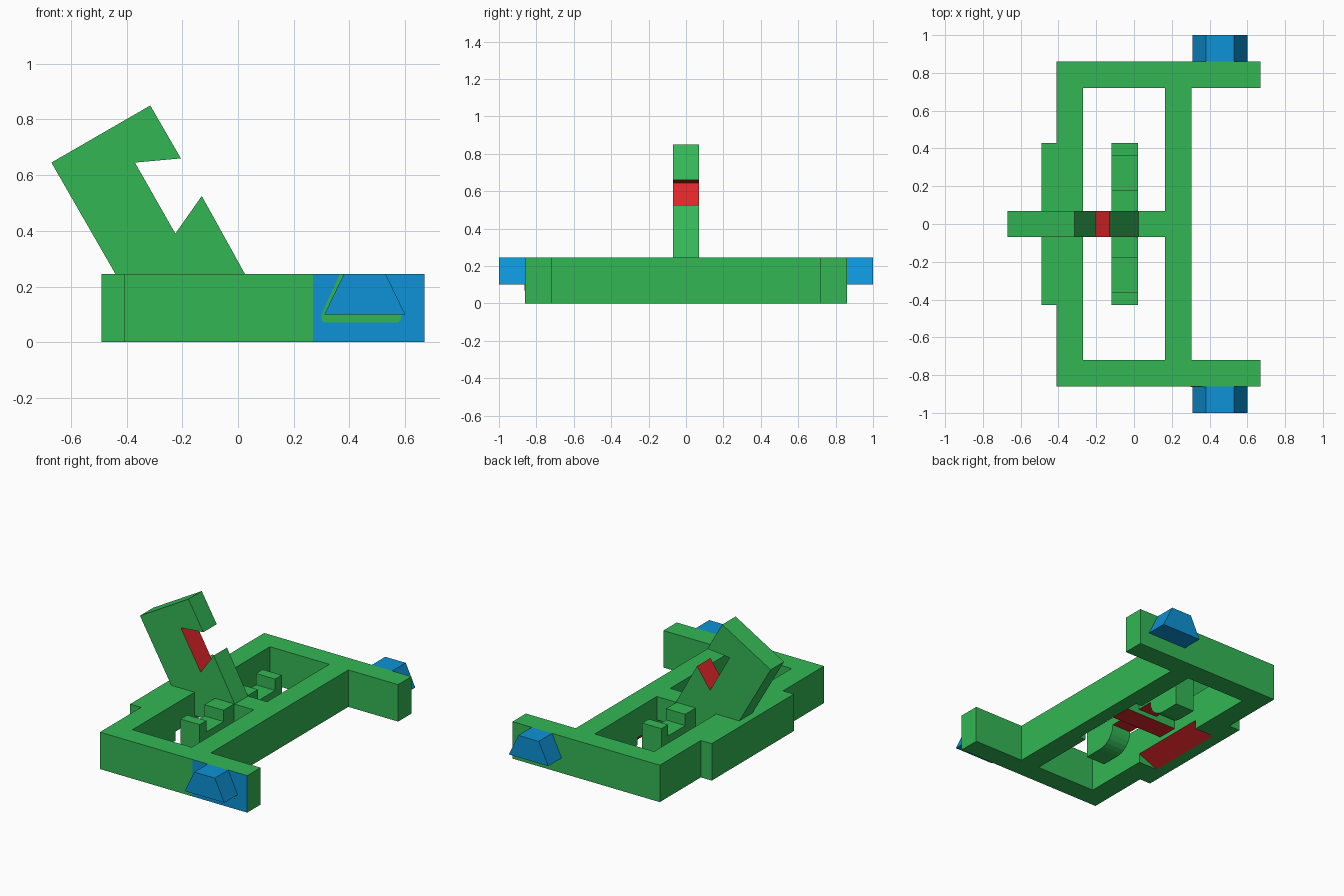
import bpy, bmesh, math
from mathutils import Vector

if "Cube" in bpy.data.objects:
    bpy.data.objects.remove(bpy.data.objects["Cube"])


def material(name, rgb):
    m = bpy.data.materials.new(name)
    m.diffuse_color = (*rgb, 1)
    m.use_nodes = True
    m.node_tree.nodes["Principled BSDF"].inputs["Base Color"].default_value = m.diffuse_color
    return m


GREEN = material("green", (0.033, 0.47, 0.09))
BLUE = material("blue", (0.004, 0.29, 0.67))
RED = material("red", (0.73, 0.018, 0.022))


def prism(name, profile, lo, hi, axis="y", mats=(GREEN,), rule=None):
    """Extrude a profile (xz for axis y, yz for axis x) from lo to hi."""
    def put(p, t):
        return (p[0], t, p[1]) if axis == "y" else (t, p[0], p[1])
    bm = bmesh.new()
    a = [bm.verts.new(put(p, lo)) for p in profile]
    b = [bm.verts.new(put(p, hi)) for p in profile]
    bm.faces.new(a)
    bm.faces.new(b[::-1])
    n = len(profile)
    for i in range(n):
        j = (i + 1) % n
        bm.faces.new((a[i], b[i], b[j], a[j]))
    bmesh.ops.recalc_face_normals(bm, faces=bm.faces)
    if rule:
        for f in bm.faces:
            f.material_index = 1 if rule(f.normal, f.calc_center_median()) else 0
    me = bpy.data.meshes.new(name)
    bm.to_mesh(me)
    bm.free()
    for m in mats:
        me.materials.append(m)
    ob = bpy.data.objects.new(name, me)
    bpy.context.collection.objects.link(ob)
    return ob


def box(name, x0, x1, y0, y1, z0=0.0, z1=0.245, **kw):
    return prism(name, [(x0, z0), (x1, z0), (x1, z1), (x0, z1)], y0, y1, **kw)


H = 0.245
under = dict(mats=(GREEN, RED), rule=lambda n, c: n.z < -0.2 and c.z > 0.01)

# Frame: middle sections with sloped red undersides
prism("left_bar_middle", [(-0.49, 0), (-0.41, 0), (-0.27, 0.06), (-0.27, H), (-0.49, H)],
      -0.27, 0.27, **under)
prism("cross_bar_middle", [(0.305, 0), (0.21, 0), (0.165, 0.05), (0.165, H), (0.305, H)],
      -0.27, 0.27, **under)

# Frame: mirrored bar ends, side plate ends and arms
for side, s in (("front", -1), ("back", 1)):
    def span(p, q):
        return sorted((s * p, s * q))
    box(side + "_left_plate", -0.49, -0.27, *span(0.27, 0.43))
    box(side + "_left_bar", -0.41, -0.27, *span(0.43, 0.72))
    box(side + "_cross_bar", 0.165, 0.305, *span(0.27, 0.72))
    box(side + "_arm_inner", -0.41, 0.27, *span(0.72, 0.86))
    if s < 0:
        box("front_arm_end", 0.27, 0.67, *span(0.72, 0.86), mats=(GREEN, BLUE),
            rule=lambda n, c: n.y < -0.9)
    else:
        box("back_arm_end", 0.27, 0.67, *span(0.72, 0.86))

    # Tapered pegs on the outer arm faces
    prism(side + "_peg", [(0.31, 0.10), (0.60, 0.10), (0.53, H), (0.38, H)],
          *span(0.86, 1.0), mats=(BLUE,))

    # Hooks with a notch on top and a curved underside
    curve = [(0.30 - 0.12 * math.sin(t), 0.12 * (1 - math.cos(t)))
             for t in [i * math.pi / 12 for i in range(7)]]
    hook = [(0.05, H), (0.18, H), (0.18, 0.17), (0.36, 0.17), (0.36, H), (0.43, H),
            (0.43, 0)] + curve + [(0.05, 0.12)]
    prism(side + "_hook", [(s * y, z) for y, z in hook], -0.12, 0.02, axis="x",
          mats=(GREEN, RED), rule=lambda n, c: n.z < -0.9 and c.z > 0.115)

# Green rounded patch behind the front peg
prism("peg_patch", [(0.30, 0.10), (0.30, 0.08), (0.31, 0.07), (0.575, 0.07),
                    (0.585, 0.08), (0.59, 0.11), (0.45, 0.2), (0.38, 0.244), (0.365, 0.244)],
      -0.863, -0.858)

# Middle rail that carries the hooks, red below
box("middle_rail", -0.27, 0.165, -0.07, 0.07, 0.09, H, mats=(GREEN, RED),
    rule=lambda n, c: n.z < -0.9)

# Upright fin with a notched mouth; inner mouth faces are red
def in_mouth(n, c):
    return abs(n.y) < 0.1 and -0.30 < c.x < -0.16 and 0.4 < c.z < 0.7


prism("fin", [(-0.44, H), (-0.67, 0.645), (-0.315, 0.85), (-0.205, 0.66), (-0.37, 0.645),
              (-0.225, 0.39), (-0.13, 0.525), (0.025, H)],
      -0.07, 0.07, mats=(GREEN, RED), rule=in_mouth)
